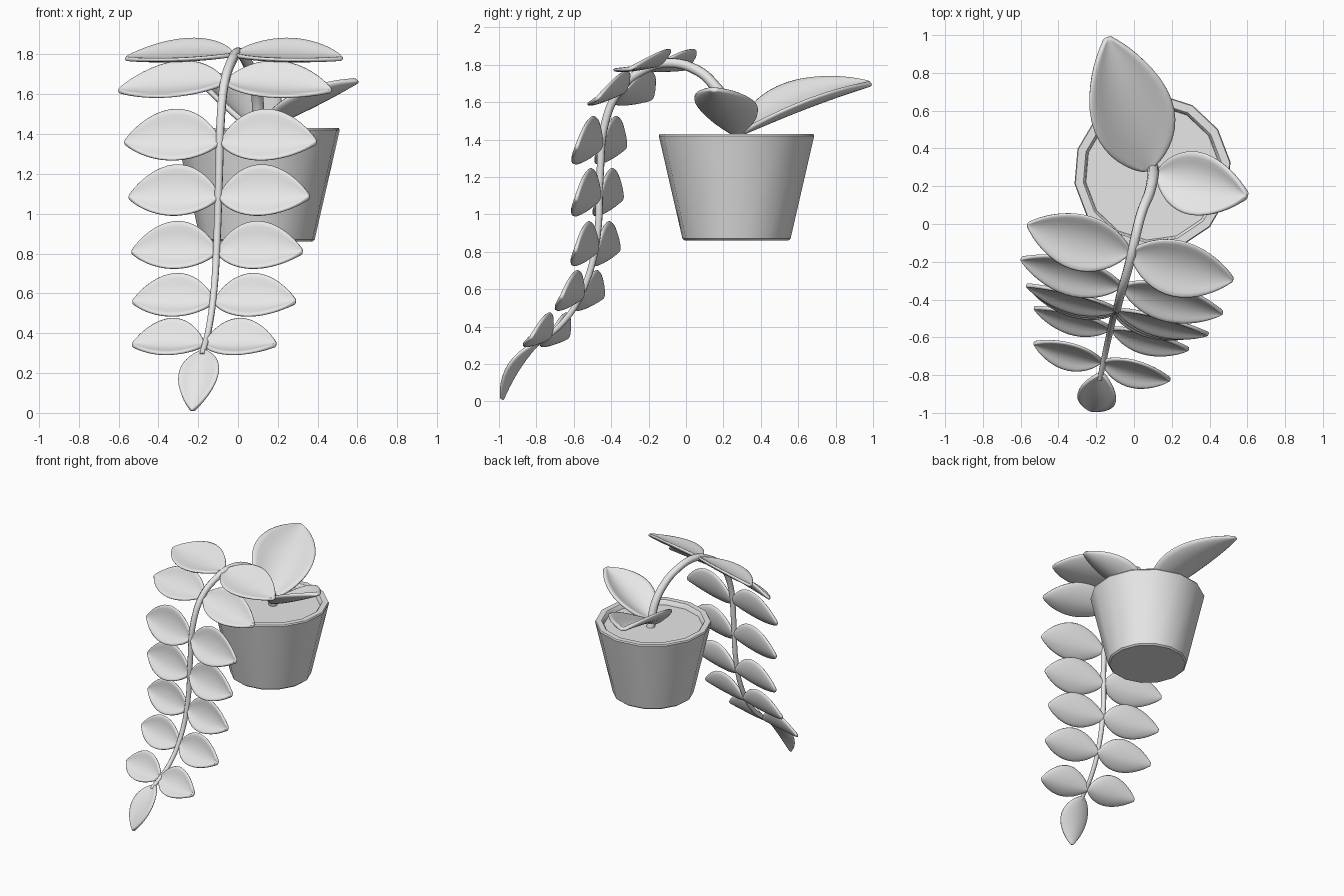
import bpy, bmesh, math
from mathutils import Vector

cube = bpy.data.objects.get("Cube")
if cube:
    bpy.data.objects.remove(cube, do_unlink=True)

GREY = (0.8, 0.8, 0.8, 1.0)
mat = bpy.data.materials.new("light_grey")
mat.use_nodes = True
mat.diffuse_color = GREY
mat.node_tree.nodes["Principled BSDF"].inputs["Base Color"].default_value = GREY


def add_object(name, bm, angle):
    bmesh.ops.recalc_face_normals(bm, faces=bm.faces)
    mesh = bpy.data.meshes.new(name)
    bm.to_mesh(mesh)
    bm.free()
    obj = bpy.data.objects.new(name, mesh)
    bpy.context.collection.objects.link(obj)
    mesh.materials.append(mat)
    bpy.ops.object.select_all(action='DESELECT')
    obj.select_set(True)
    bpy.context.view_layer.objects.active = obj
    bpy.ops.object.shade_smooth_by_angle(angle=math.radians(angle))
    return obj


def lathe(name, profile, centre, sides, phase):
    """Revolve (radius, z) points around a vertical axis, capping both ends."""
    bm = bmesh.new()
    rings = []
    for r, z in profile:
        angles = [phase + math.tau * i / sides for i in range(sides)]
        rings.append([bm.verts.new((centre[0] + r * math.cos(a),
                                    centre[1] + r * math.sin(a), z)) for a in angles])
    for low, high in zip(rings, rings[1:]):
        for i in range(sides):
            j = (i + 1) % sides
            bm.faces.new((low[i], low[j], high[j], high[i]))
    bm.faces.new(rings[0])
    bm.faces.new(rings[-1])
    return add_object(name, bm, 35)


def leaf(name, base, tip, across, normal, minus, plus, cup, bow=0.0, thick=0.022):
    """Cupped oval blade; minus and plus are the half widths on each side."""
    base, tip = Vector(base), Vector(tip)
    across, normal = Vector(across).normalized(), Vector(normal).normalized()
    rows, cols = 10, 6
    bm = bmesh.new()
    grid = []
    for i in range(rows + 1):
        u = (1 - math.cos(math.pi * i / rows)) / 2
        width = max(math.sin(math.pi * u ** 0.9), 0.0) ** 0.72
        width = max(width, 0.05)
        line = []
        for j in range(cols + 1):
            v = 2 * j / cols - 1
            half = plus if v > 0 else minus
            p = base.lerp(tip, u) + across * (half * width * v)
            p += normal * (cup * v * v * width + bow * 4 * u * (1 - u))
            line.append(bm.verts.new(p))
        grid.append(line)
    for a, b in zip(grid, grid[1:]):
        for j in range(cols):
            bm.faces.new((a[j], a[j + 1], b[j + 1], b[j]))
    obj = add_object(name, bm, 180)
    solid = obj.modifiers.new("thickness", 'SOLIDIFY')
    solid.thickness = thick
    solid.offset = 0
    smooth = obj.modifiers.new("rounding", 'SUBSURF')
    smooth.levels = smooth.render_levels = 1
    return obj


# Tapered pot with a rolled rim and the soil sunk inside it
lathe("pot", [(0.278, 0.86), (0.29, 0.87), (0.417, 1.42), (0.412, 1.43),
              (0.37, 1.43), (0.362, 1.422), (0.352, 1.37)], (0.098, 0.27), 14, 0.14)
lathe("soil", [(0.34, 1.36), (0.356, 1.395)], (0.098, 0.27), 14, 0.14)

# Arching stem, thinner toward the end
path = [(0.1, 0.3, 1.38), (0.1, 0.25, 1.55), (0.08, 0.16, 1.68), (0.04, 0.06, 1.77),
        (0, -0.1, 1.81), (-0.03, -0.23, 1.77), (-0.065, -0.35, 1.67), (-0.085, -0.43, 1.5),
        (-0.095, -0.46, 1.2), (-0.105, -0.475, 0.88), (-0.12, -0.54, 0.62),
        (-0.145, -0.65, 0.43), (-0.18, -0.82, 0.29)]
curve = bpy.data.curves.new("stem", 'CURVE')
curve.dimensions = '3D'
curve.bevel_depth = 0.03
curve.bevel_resolution = 2
curve.resolution_u = 5
curve.use_fill_caps = True
spline = curve.splines.new('BEZIER')
spline.bezier_points.add(len(path) - 1)
for i, (point, co) in enumerate(zip(spline.bezier_points, path)):
    point.co = co
    point.handle_left_type = point.handle_right_type = 'AUTO'
    point.radius = 1.05 - 0.55 * i / (len(path) - 1)
curve.materials.append(mat)
stem = bpy.data.objects.new("stem", curve)
bpy.context.collection.objects.link(stem)

# Leaf pairs down the stem: base, length, tip drop, upper and lower half width, pitch
side = Vector((0.966, -0.26, 0))
forward = Vector((-0.26, -0.966, 0))
up = Vector((0, 0, 1))
pairs = [
    ((-0.02, -0.15, 1.80), 0.565, 0.02, 0.16, 0.17, 20),
    ((-0.065, -0.33, 1.66), 0.555, 0.04, 0.15, 0.13, 42),
    ((-0.088, -0.455, 1.36), 0.5, 0.0, 0.17, 0.12, 68),
    ((-0.095, -0.465, 1.085), 0.47, 0.0, 0.165, 0.12, 70),
    ((-0.105, -0.475, 0.81), 0.445, 0.0, 0.155, 0.11, 70),
    ((-0.12, -0.555, 0.56), 0.425, 0.0, 0.145, 0.11, 62),
    ((-0.17, -0.73, 0.345), 0.375, 0.0, 0.14, 0.1, 52),
]
for n, (base, length, drop, upper, lower, pitch) in enumerate(pairs, 1):
    c, s = math.cos(math.radians(pitch)), math.sin(math.radians(pitch))
    across, normal = forward * c - up * s, forward * s + up * c
    for label, sign in (("left", 1), ("right", -1)):
        tip = Vector(base) + side * (sign * length) - up * drop
        leaf(f"{label}_leaf_{n}", base, tip, across, normal, upper, lower, 0.045)

# Single leaf at the end of the stem
leaf("end_leaf", (-0.17, -0.79, 0.315), (-0.23, -0.985, 0.01), side, (0, -0.84, 0.54),
     0.108, 0.108, 0.03, 0.02)

# Two leaves rising from the soil
leaf("large_back_leaf", (0.07, 0.28, 1.43), (-0.14, 0.99, 1.70), (0.93, 0.27, -0.2),
     (0.2, -0.3, 0.93), 0.235, 0.235, 0.09, 0.02, 0.03)
leaf("small_side_leaf", (0.12, 0.27, 1.43), (0.6, 0.15, 1.67), (0.22, 0.97, -0.05),
     (-0.4, 0.1, 0.91), 0.18, 0.17, 0.07, -0.01, 0.03)
